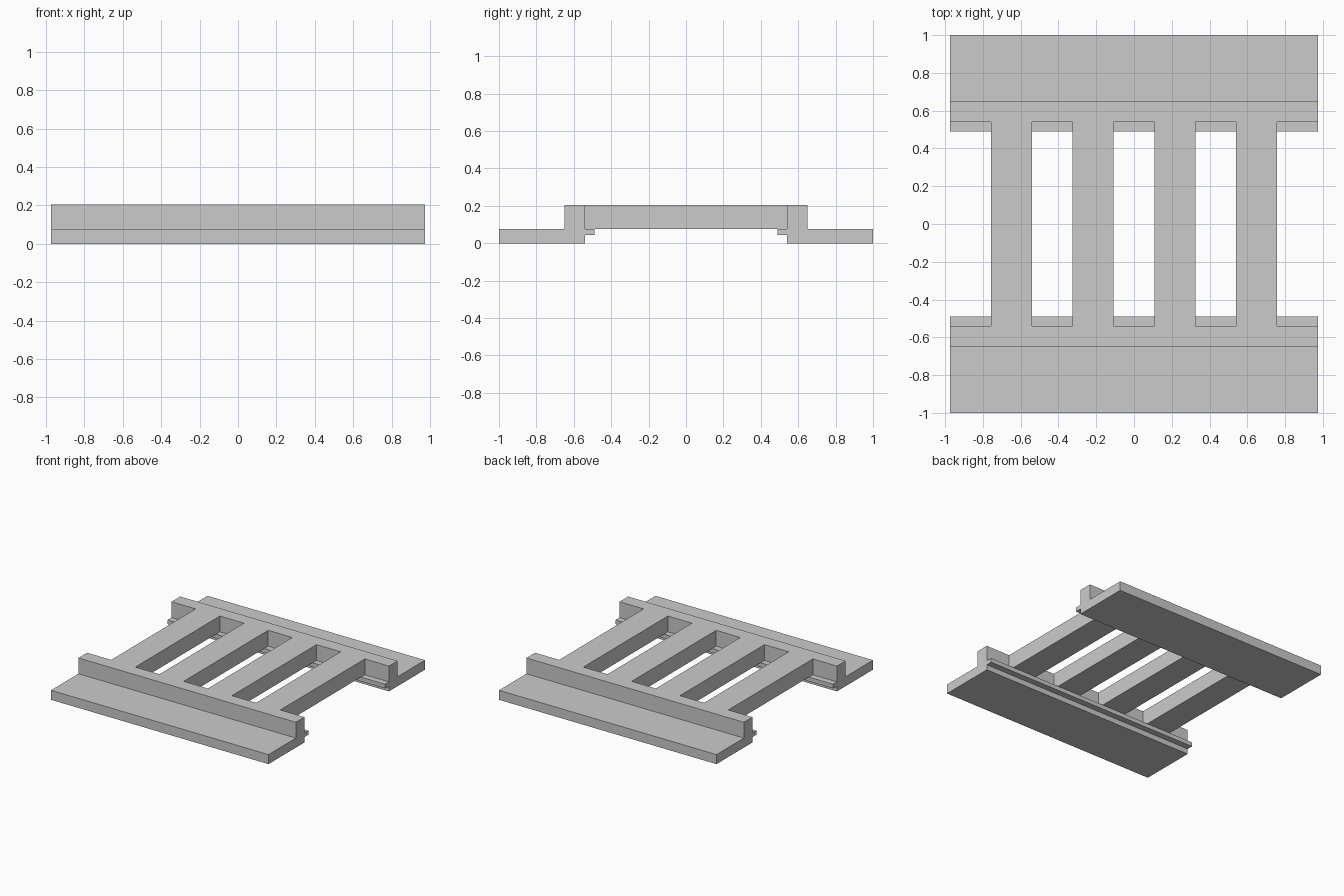
import bpy, bmesh

if "Cube" in bpy.data.objects:
    bpy.data.objects.remove(bpy.data.objects["Cube"])

HALF_X = 0.973
PITCH = 2 * HALF_X / 9      # bars and gaps share one width
WALL_IN, WALL_OUT = 0.54, 0.65
DECK_Z, TOP_Z = 0.077, 0.205


def extrude_profile(name, profile, x0, x1):
    """Extrude a (y, z) outline along x."""
    bm = bmesh.new()
    face = bm.faces.new([bm.verts.new((x0, y, z)) for y, z in profile])
    ext = bmesh.ops.extrude_face_region(bm, geom=[face])
    moved = [v for v in ext["geom"] if isinstance(v, bmesh.types.BMVert)]
    bmesh.ops.translate(bm, verts=moved, vec=(x1 - x0, 0, 0))
    bmesh.ops.recalc_face_normals(bm, faces=bm.faces)
    mesh = bpy.data.meshes.new(name)
    bm.to_mesh(mesh)
    bm.free()
    obj = bpy.data.objects.new(name, mesh)
    bpy.context.collection.objects.link(obj)
    return obj


# Side platforms: flat deck, raised wall and small inner lip
rail = extrude_profile("side_platforms", [
    (-1, 0), (-WALL_IN, 0), (-WALL_IN, 0.043), (-0.49, 0.043),
    (-0.49, DECK_Z), (-WALL_IN, DECK_Z), (-WALL_IN, TOP_Z),
    (-WALL_OUT, TOP_Z), (-WALL_OUT, DECK_Z), (-1, DECK_Z)],
    -HALF_X, HALF_X)
mirror = rail.modifiers.new("mirror", 'MIRROR')
mirror.use_axis = (False, True, False)

# Four cross bars joining the walls
for i in range(4):
    x0 = -HALF_X + (2 * i + 1) * PITCH
    extrude_profile(f"cross_bar_{i + 1}", [
        (-WALL_IN, DECK_Z), (WALL_IN, DECK_Z),
        (WALL_IN, TOP_Z), (-WALL_IN, TOP_Z)], x0, x0 + PITCH)
